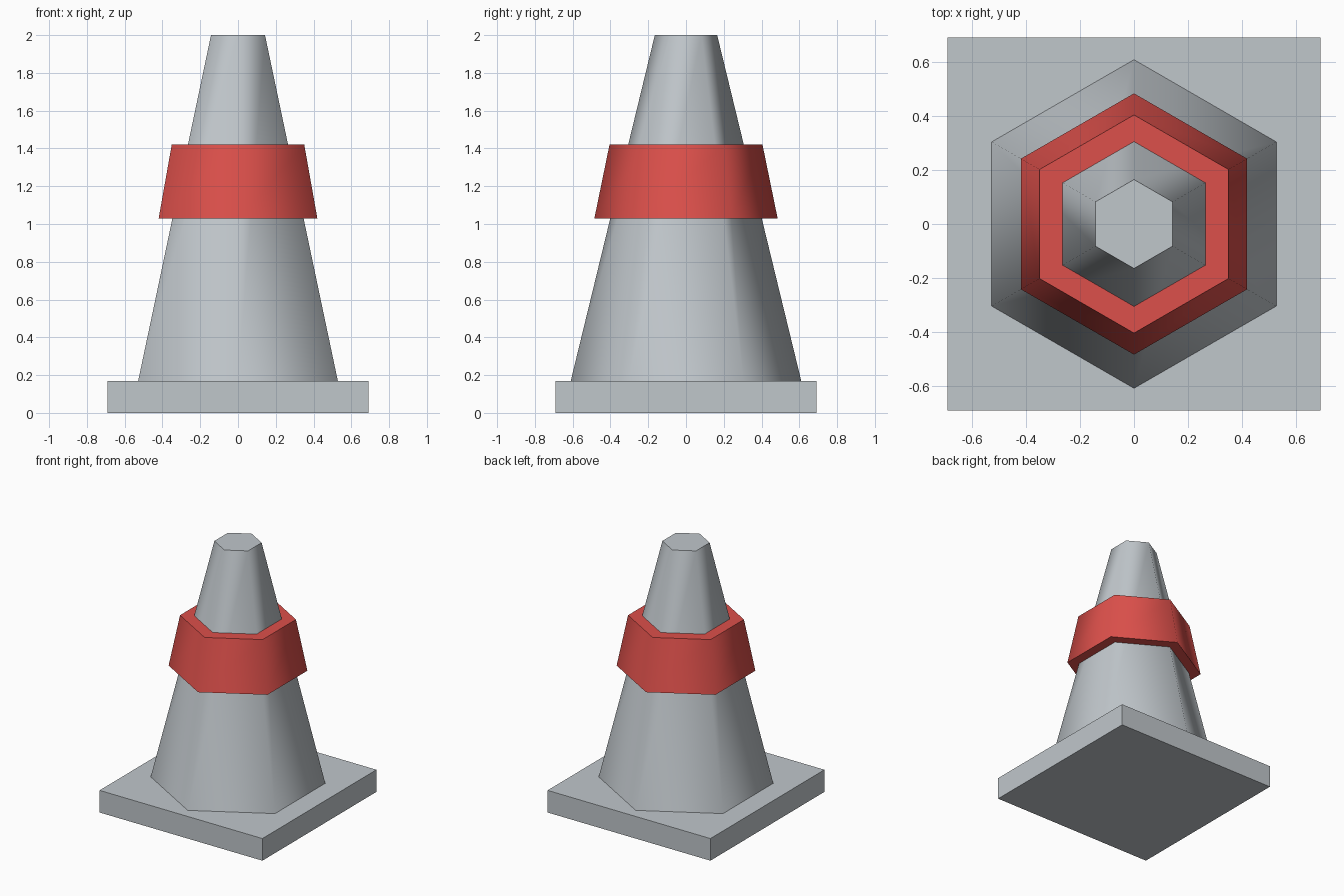
import bpy
import bmesh
import math

cube = bpy.data.objects.get("Cube")
if cube:
    bpy.data.objects.remove(cube, do_unlink=True)


def make_material(name, rgb):
    mat = bpy.data.materials.new(name)
    mat.use_nodes = True
    mat.diffuse_color = (*rgb, 1)
    mat.node_tree.nodes["Principled BSDF"].inputs["Base Color"].default_value = (*rgb, 1)
    return mat


grey = make_material("light grey", (0.53, 0.57, 0.60))
red = make_material("warm red", (0.72, 0.08, 0.07))


def hex_shell(name, profile, mat, closed=False):
    """Six-sided shell through (radius, height) points, with corners on the y axis."""
    bm = bmesh.new()
    loops = []
    for radius, z in profile:
        angles = [math.pi / 2 + i * math.pi / 3 for i in range(6)]
        loops.append([bm.verts.new((radius * math.cos(a), radius * math.sin(a), z)) for a in angles])
    pairs = list(zip(loops, loops[1:]))
    if closed:
        pairs.append((loops[-1], loops[0]))
    else:
        bm.faces.new(loops[0])
        bm.faces.new(loops[-1])
    for low, high in pairs:
        for i in range(6):
            j = (i + 1) % 6
            bm.faces.new((low[i], low[j], high[j], high[i]))
    bmesh.ops.recalc_face_normals(bm, faces=bm.faces)
    mesh = bpy.data.meshes.new(name)
    bm.to_mesh(mesh)
    bm.free()
    mesh.materials.append(mat)
    obj = bpy.data.objects.new(name, mesh)
    bpy.context.collection.objects.link(obj)
    # Sides blend softly, rims stay crisp
    bpy.ops.object.select_all(action="DESELECT")
    obj.select_set(True)
    bpy.context.view_layer.objects.active = obj
    bpy.ops.object.shade_smooth_by_angle(angle=math.radians(65))
    return obj


# Square base slab
bpy.ops.mesh.primitive_cube_add(size=1, location=(0, 0, 0.085))
base = bpy.context.object
base.name = "base_plate"
base.scale = (1.384, 1.384, 0.17)
base.data.materials.append(grey)

# Tapered body
hex_shell("cone_body", [(0.61, 0.17), (0.165, 2.0)], grey)

# Raised band wrapped around the body
hex_shell("red_band", [(0.401, 1.03), (0.485, 1.03), (0.405, 1.42), (0.306, 1.42)], red, closed=True)
